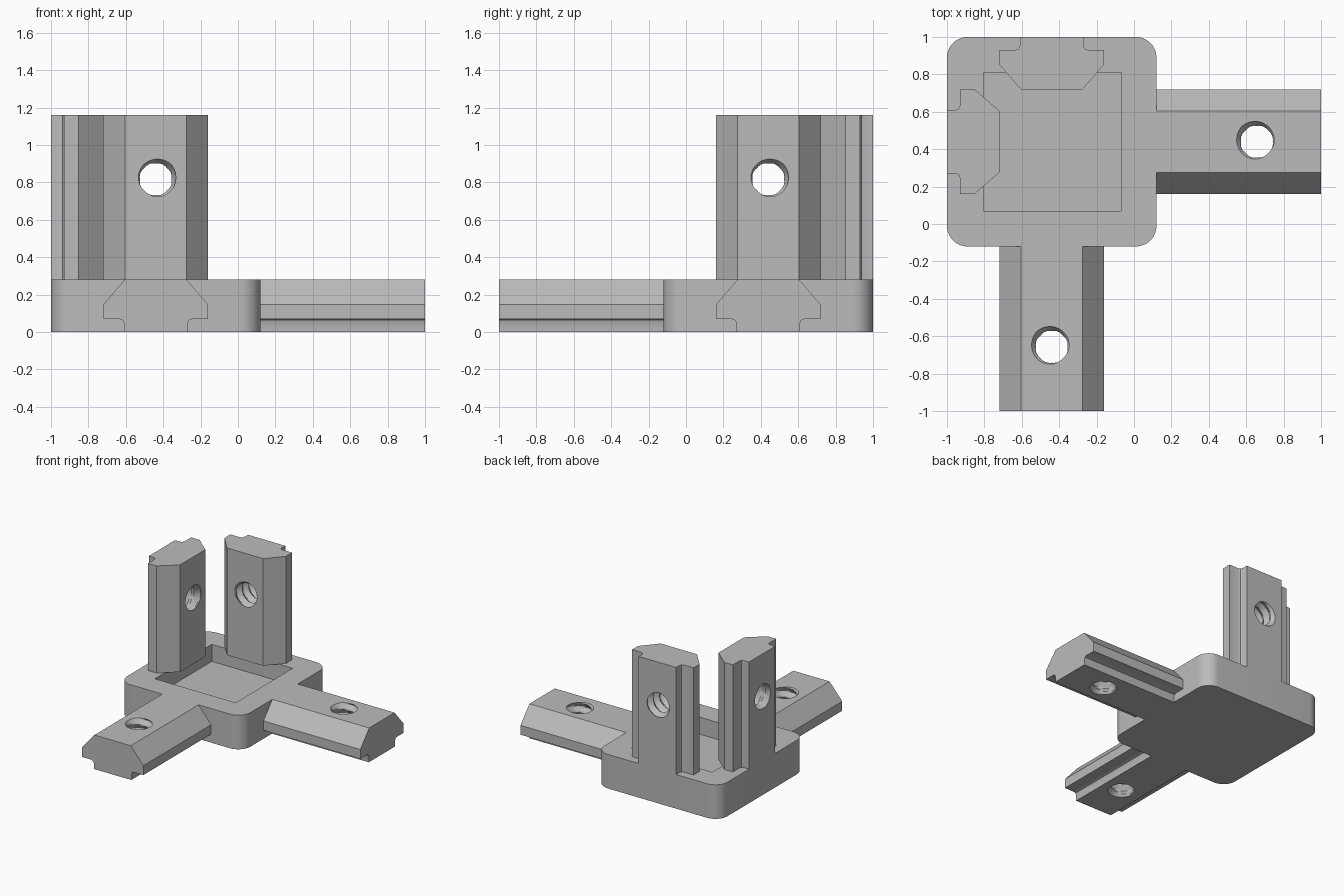
import bpy, bmesh, math
from mathutils import Matrix, Vector

old = bpy.data.objects.get("Cube")
if old:
    bpy.data.objects.remove(old)

grey = bpy.data.materials.new("plain grey metal")
grey.use_nodes = True
colour = (0.5, 0.5, 0.5, 1)
grey.diffuse_color = colour
grey.node_tree.nodes["Principled BSDF"].inputs["Base Color"].default_value = colour

X, Y, Z = Vector((1, 0, 0)), Vector((0, 1, 0)), Vector((0, 0, 1))
THICK = 0.28        # thickness of plate and arms
LENGTH = 0.88       # free length of each arm
PITCH = 0.08        # thread pitch


def to_object(name, bm):
    bmesh.ops.recalc_face_normals(bm, faces=bm.faces)
    mesh = bpy.data.meshes.new(name)
    bm.to_mesh(mesh)
    bm.free()
    mesh.materials.append(grey)
    obj = bpy.data.objects.new(name, mesh)
    bpy.context.collection.objects.link(obj)
    return obj


def cut(obj, cutter):
    """Subtract the cutter, bake the result and discard the cutter."""
    mod = obj.modifiers.new("cut", 'BOOLEAN')
    mod.operation = 'DIFFERENCE'
    mod.solver = 'EXACT'
    mod.object = cutter
    bpy.context.view_layer.update()
    graph = bpy.context.evaluated_depsgraph_get()
    mesh = bpy.data.meshes.new_from_object(obj.evaluated_get(graph))
    obj.modifiers.clear()
    obj.data = mesh
    bpy.data.objects.remove(cutter)


def smooth(obj):
    bpy.ops.object.select_all(action='DESELECT')
    obj.select_set(True)
    bpy.context.view_layer.objects.active = obj
    bpy.ops.object.shade_smooth_by_angle(angle=math.radians(30))


def box(name, low, high):
    bm = bmesh.new()
    bmesh.ops.create_cube(bm, size=1)
    low, high = Vector(low), Vector(high)
    for v in bm.verts:
        v.co = (low + high) / 2 + v.co * (high - low)
    return to_object(name, bm)


def thread_cutter(peak):
    """Screw-shaped cutter whose groove meets the inner face at angle peak."""
    bm = bmesh.new()
    sides, layers, step = 40, 32, 0.01
    rings = []
    for j in range(layers + 1):
        h = (j - 2) * step
        ring = []
        for i in range(sides):
            a = math.tau * i / sides
            phase = (a - peak) / math.tau - (h - THICK) / PITCH
            groove = abs(2 * (phase % 1) - 1)
            r = 0.085 + 0.03 * groove
            ring.append(bm.verts.new((r * math.cos(a), LENGTH * 0.61 + r * math.sin(a), h)))
        rings.append(ring)
    for lower, upper in zip(rings, rings[1:]):
        for i in range(sides):
            k = (i + 1) % sides
            bm.faces.new((lower[i], lower[k], upper[k]))
            bm.faces.new((lower[i], upper[k], upper[i]))
    bm.faces.new(rings[0][::-1])
    bm.faces.new(rings[-1])
    return to_object("thread_cutter", bm)


def arm(name, origin, along, inward, peak):
    """Slot-shaped bar with a tapped hole; inward points from outer to inner face."""
    half = [(0.17, 0), (0.17, 0.045), (0.177, 0.063), (0.195, 0.07),
            (0.28, 0.07), (0.28, 0.147), (0.165, THICK)]
    outline = half + [(-u, h) for u, h in reversed(half)]
    bm = bmesh.new()
    end = bm.faces.new([bm.verts.new((u, 0, h)) for u, h in outline])
    new = bmesh.ops.extrude_face_region(bm, geom=[end])["geom"]
    bmesh.ops.translate(bm, vec=(0, LENGTH, 0),
                        verts=[g for g in new if isinstance(g, bmesh.types.BMVert)])
    # the extrusion keeps or drops the start face, so make sure both ends exist
    bmesh.ops.holes_fill(bm, edges=[e for e in bm.edges if e.is_boundary])
    obj = to_object(name, bm)
    cut(obj, thread_cutter(math.radians(peak)))
    across = along.cross(inward)
    obj.data.transform(Matrix.Translation(origin)
                       @ Matrix((across, along, inward)).transposed().to_4x4())
    smooth(obj)


# Corner plate with rounded upright edges and a square pocket
plate = box("corner_plate", (-1, -0.12, 0), (0.12, 1, THICK))
bm = bmesh.new()
bm.from_mesh(plate.data)
upright = [e for e in bm.edges if abs(e.verts[0].co.z - e.verts[1].co.z) > 0.1]
bmesh.ops.bevel(bm, geom=upright, offset=0.11, segments=10, profile=0.5, affect='EDGES')
bm.to_mesh(plate.data)
bm.free()
cut(plate, box("pocket_cutter", (-0.805, 0.07, 0.14), (-0.07, 0.81, 0.5)))
smooth(plate)

# Two flat arms and two upright posts
arm("front_arm", (-0.44, -0.12, 0), -Y, Z, -45)
arm("left_arm", (0.12, 0.44, 0), X, Z, -135)
arm("back_post", (-0.44, 1, THICK), Z, -Y, 45)
arm("right_post", (-1, 0.44, THICK), Z, X, 45)
